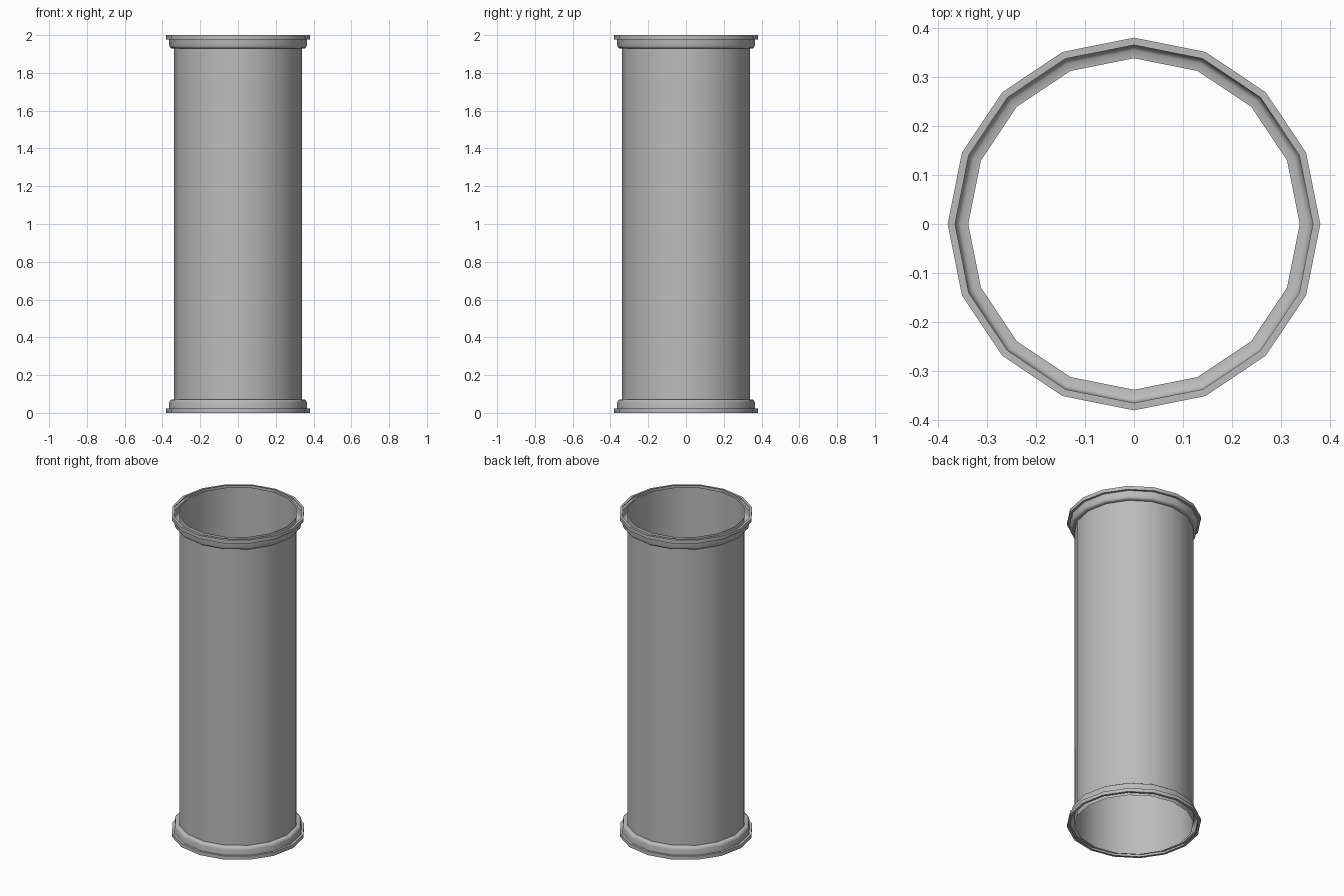
import bpy
import bmesh
from math import cos, sin, tau, radians

SIDES = 16
HEIGHT = 2.0

cube = bpy.data.objects.get("Cube")
if cube:
    bpy.data.objects.remove(cube)

grey = bpy.data.materials.new("plain_grey")
grey.use_nodes = True
colour = (0.5, 0.5, 0.5, 1)
grey.diffuse_color = colour
grey.node_tree.nodes["Principled BSDF"].inputs["Base Color"].default_value = colour


def lathe(name, profile):
    """Spin an open (radius, height) profile, listed bottom to top, into a thin shell."""
    bm = bmesh.new()
    rings = [[bm.verts.new((r * cos(tau * i / SIDES), r * sin(tau * i / SIDES), z))
              for i in range(SIDES)] for r, z in profile]
    for low, high in zip(rings, rings[1:]):
        for i in range(SIDES):
            j = (i + 1) % SIDES
            bm.faces.new((low[i], low[j], high[j], high[i]))
    mesh = bpy.data.meshes.new(name)
    bm.to_mesh(mesh)
    bm.free()
    mesh.materials.append(grey)
    obj = bpy.data.objects.new(name, mesh)
    bpy.context.collection.objects.link(obj)
    bpy.ops.object.select_all(action='DESELECT')
    obj.select_set(True)
    bpy.context.view_layer.objects.active = obj
    bpy.ops.object.shade_smooth_by_angle(angle=radians(40))
    return obj


# Open pipe wall
lathe("pipe_wall", [(0.338, 0), (0.338, HEIGHT)])

# Collar shell: lip at the pipe end, outer wall, rounded shoulder back to the pipe
collar = [(0.365, 0), (0.38, 0), (0.38, 0.022), (0.366, 0.022), (0.364, 0.055),
          (0.361, 0.065), (0.354, 0.07), (0.338, 0.071)]
lathe("bottom_collar", collar)
lathe("top_collar", [(r, HEIGHT - z) for r, z in reversed(collar)])
